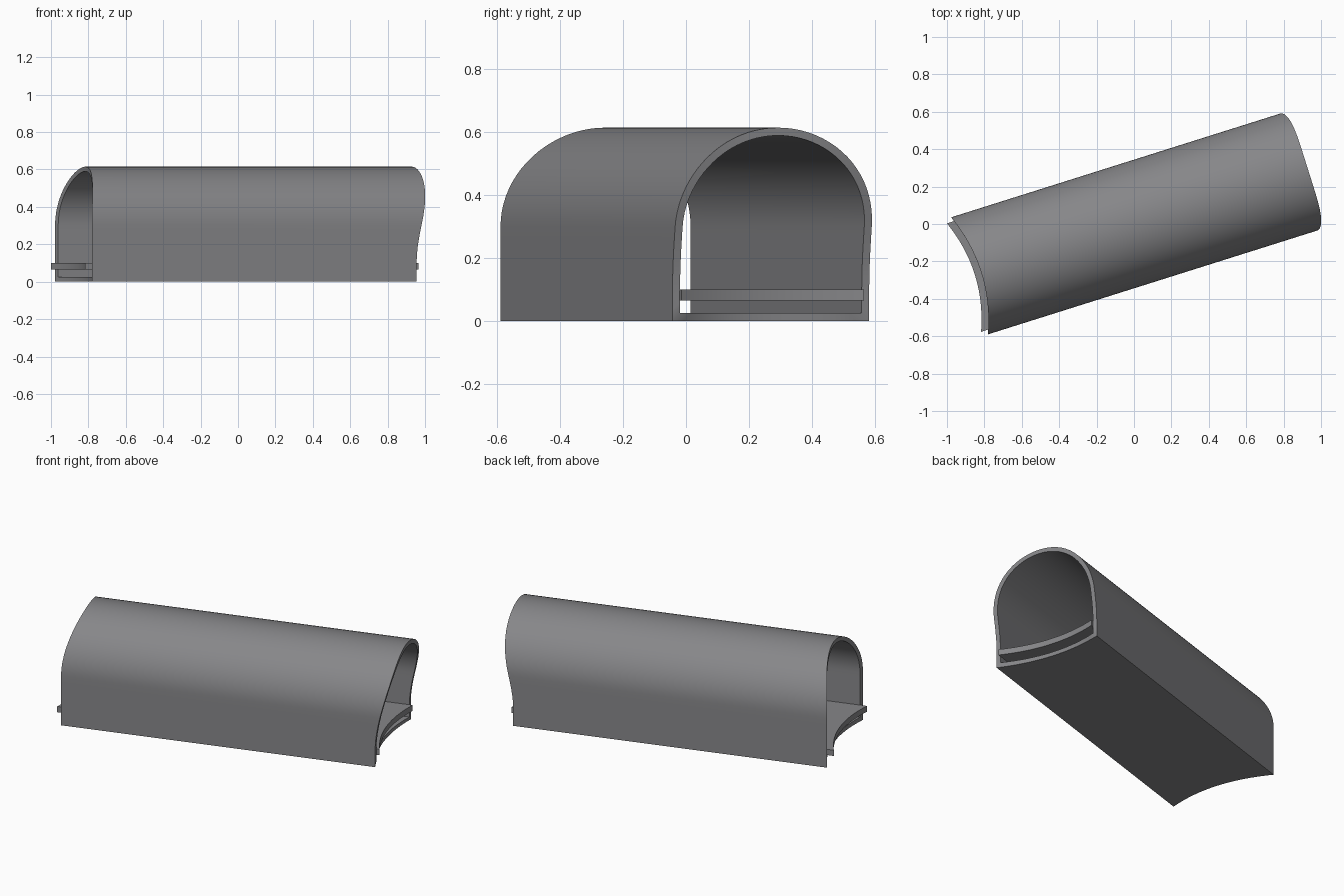
import bpy, bmesh, math

cube = bpy.data.objects.get("Cube")
if cube:
    bpy.data.objects.remove(cube, do_unlink=True)

YAW = math.radians(17.5)   # tunnel axis is turned in plan
HALF = 0.328               # outer half width
SPRING = 0.30              # height where the arch begins

grey = bpy.data.materials.new("concrete_grey")
grey.use_nodes = True
grey.diffuse_color = (0.24, 0.24, 0.25, 1)
grey.node_tree.nodes["Principled BSDF"].inputs["Base Color"].default_value = (0.24, 0.24, 0.25, 1)


def finish(name, bm, angle=30):
    """Turn a bmesh into a shaded object aligned with the tunnel axis."""
    bmesh.ops.recalc_face_normals(bm, faces=bm.faces)
    mesh = bpy.data.meshes.new(name)
    bm.to_mesh(mesh)
    bm.free()
    mesh.materials.append(grey)
    obj = bpy.data.objects.new(name, mesh)
    bpy.context.collection.objects.link(obj)
    obj.rotation_euler.z = YAW
    bpy.ops.object.select_all(action='DESELECT')
    obj.select_set(True)
    bpy.context.view_layer.objects.active = obj
    bpy.ops.object.shade_smooth_by_angle(angle=math.radians(angle))
    return obj


def bow(v, half):
    """1 at the middle of the width, 0 at its sides."""
    return 1 - (v / half) ** 2


def arch_profile(half, base, top, n_floor=16, n_wall=8, n_arch=40):
    """Closed outline (v, z, is_floor): floor, right wall, arch, left wall."""
    pts = [(half * (2 * i / n_floor - 1), base, True) for i in range(n_floor)]
    walls = [base + (SPRING - base) * i / n_wall for i in range(n_wall)]
    pts += [(half, z, False) for z in walls]
    for i in range(n_arch + 1):
        a = math.pi * i / n_arch
        pts.append((half * math.cos(a), SPRING + (top - SPRING) * math.sin(a), False))
    pts += [(-half, z, False) for z in reversed(walls[1:])]
    return pts


def near_end(v, z, floor, half):
    return -0.922 + 0.065 * bow(v, HALF)


def far_end(v, z, floor, half):
    if floor:
        return 0.898 - 0.055 * bow(v, half)
    t = min(max((z - 0.1) / 0.5, 0), 1)
    return 0.898 + 0.077 * t * t * (3 - 2 * t)


# Tunnel shell: outer and inner skins joined by end rims
bm = bmesh.new()
rings = []
for half, base, top in ((HALF, 0, 0.615), (0.303, 0.025, 0.59)):
    outline = arch_profile(half, base, top)
    for end in (near_end, far_end):
        rings.append([bm.verts.new((end(v, z, f, half), v, z)) for v, z, f in outline])
outer_near, outer_far, inner_near, inner_far = rings
for a, b in ((outer_near, outer_far), (inner_near, inner_far),
             (outer_near, inner_near), (outer_far, inner_far)):
    for i in range(len(a)):
        j = (i + 1) % len(a)
        bm.faces.new((a[i], a[j], b[j], b[i]))
finish("tunnel_shell", bm)

# Raised deck with concave ends that project past the shell
bm = bmesh.new()
half, steps = 0.304, 20
row = [half * (2 * i / steps - 1) for i in range(steps + 1)]
plan = [(-0.953 + 0.06 * bow(v, half), v) for v in row]
plan += [(0.917 - 0.055 * bow(v, half), v) for v in reversed(row)]
face = bm.faces.new([bm.verts.new((u, v, 0.065)) for u, v in plan])
raised = bmesh.ops.extrude_face_region(bm, geom=[face], use_keep_orig=True)
bmesh.ops.translate(bm, vec=(0, 0, 0.035),
                    verts=[g for g in raised["geom"] if isinstance(g, bmesh.types.BMVert)])
finish("deck", bm)
